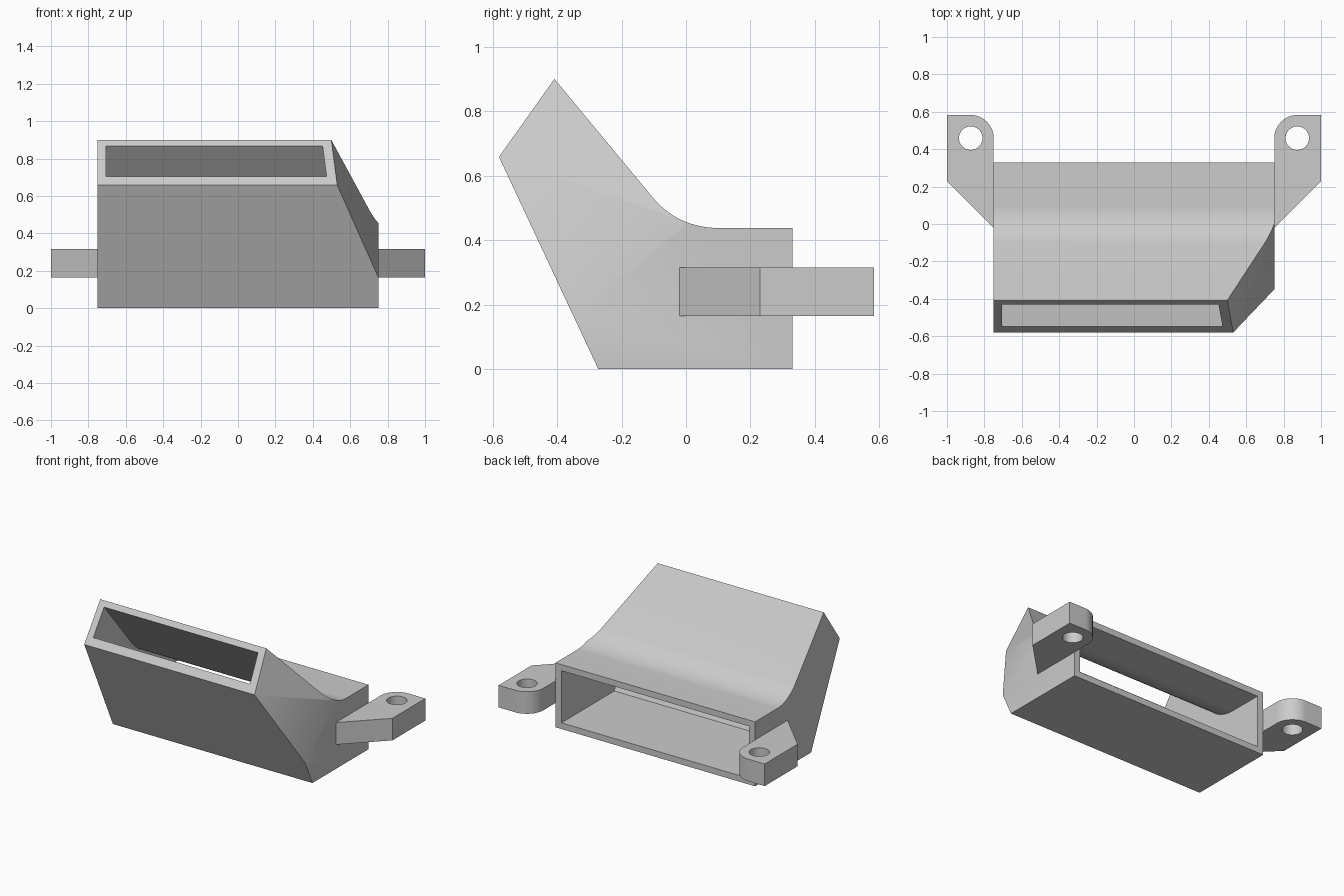
import bpy, bmesh, math
from mathutils import Vector

cube = bpy.data.objects.get("Cube")
if cube:
    bpy.data.objects.remove(cube)

grey = bpy.data.materials.new("plain_grey")
grey.use_nodes = True
colour = (0.6, 0.6, 0.6, 1)
grey.diffuse_color = colour
grey.node_tree.nodes["Principled BSDF"].inputs["Base Color"].default_value = colour


def fillet(before, corner, after, radius, steps=16):
    """Points of an arc that rounds the corner of a profile."""
    a, c, b = Vector(before), Vector(corner), Vector(after)
    u, v = (a - c).normalized(), (b - c).normalized()
    half = u.angle(v) / 2
    centre = c + (u + v).normalized() * radius / math.sin(half)
    start = (c + u * radius / math.tan(half) - centre).normalized()
    end = (c + v * radius / math.tan(half) - centre).normalized()
    return [tuple(centre + start.slerp(end, i / steps) * radius) for i in range(steps + 1)]


def prism(name, profile, to_3d, low, high, cut=None):
    """Extrude a 2D profile and optionally slice it with a plane."""
    bm = bmesh.new()
    face = bm.faces.new([bm.verts.new(to_3d(p, low)) for p in profile])
    top = bmesh.ops.extrude_face_region(bm, geom=[face])["geom"]
    shift = Vector(to_3d((0, 0), high)) - Vector(to_3d((0, 0), low))
    bmesh.ops.translate(bm, vec=shift, verts=[g for g in top if isinstance(g, bmesh.types.BMVert)])
    if cut:
        geom = bm.verts[:] + bm.edges[:] + bm.faces[:]
        res = bmesh.ops.bisect_plane(bm, geom=geom, plane_co=cut[0], plane_no=cut[1], clear_outer=True)
        edges = [g for g in res["geom_cut"] if isinstance(g, bmesh.types.BMEdge)]
        bmesh.ops.contextual_create(bm, geom=edges)
    bmesh.ops.recalc_face_normals(bm, faces=bm.faces[:])
    mesh = bpy.data.meshes.new(name)
    bm.to_mesh(mesh)
    bm.free()
    mesh.materials.append(grey)
    obj = bpy.data.objects.new(name, mesh)
    bpy.context.collection.objects.link(obj)
    return obj


def carve(obj, cutter):
    """Subtract the cutter, then smooth only the curved surfaces."""
    cutter.hide_render = True
    mod = obj.modifiers.new("opening", 'BOOLEAN')
    mod.operation, mod.solver, mod.object = 'DIFFERENCE', 'EXACT', cutter
    bpy.ops.object.select_all(action='DESELECT')
    bpy.context.view_layer.objects.active = obj
    obj.select_set(True)
    bpy.ops.object.modifier_apply(modifier=mod.name)
    bpy.data.objects.remove(cutter)
    bpy.ops.object.shade_smooth_by_angle(angle=math.radians(25))


def side(p, x):
    return (x, p[0], p[1])


def plan(p, z):
    return (p[0], p[1], z)


# Duct body: bent profile with one slanted side
tip, bend, back = (-0.408, 0.9), (-0.025, 0.438), (0.33, 0.438)
outer = [(0.33, 0), (-0.272, 0), (-0.58, 0.658), tip] + fillet(tip, bend, back, 0.257) + [back]
slant_point = Vector((0.75, -0.35, 0.165))
slant_normal = Vector((0.24, -0.064, 0.077)).normalized()
body = prism("duct_body", outer, side, -0.75, 0.75, (slant_point, slant_normal))

# Hollow passage, running out past both openings
lip_low, lip_high = Vector((-0.545, 0.7)), Vector((-0.43, 0.866))
floor_front = Vector((-0.237, 0.042))
inner_bend, inner_back = Vector((-0.038, 0.396)), Vector((0.5, 0.396))
out_low = lip_low + (lip_low - floor_front) * 0.2
out_high = lip_high + (lip_high - inner_bend) * 0.25
inner = [(0.5, 0.042), floor_front, out_low, out_high]
inner += fillet(out_high, inner_bend, inner_back, 0.3) + [inner_back]
passage = prism("passage_cutter", inner, side, -0.705, 0.705,
                (slant_point - slant_normal * 0.047, slant_normal))
carve(body, passage)

# Mounting ears with a rounded inner corner and a screw hole
for name, s in (("left_mounting_ear", 1), ("right_mounting_ear", -1)):
    outline = [(0.75, -0.02), (1, 0.23), (1, 0.583)]
    outline += fillet((1, 0.583), (0.75, 0.583), (0.75, 0), 0.125)
    ear = prism(name, [(s * x, y) for x, y in outline], plan, 0.165, 0.315)
    ring = [math.tau * i / 32 for i in range(32)]
    hole = [(s * 0.873 + 0.063 * math.cos(a), 0.459 + 0.063 * math.sin(a)) for a in ring]
    carve(ear, prism("hole_cutter", hole, plan, 0.1, 0.4))
